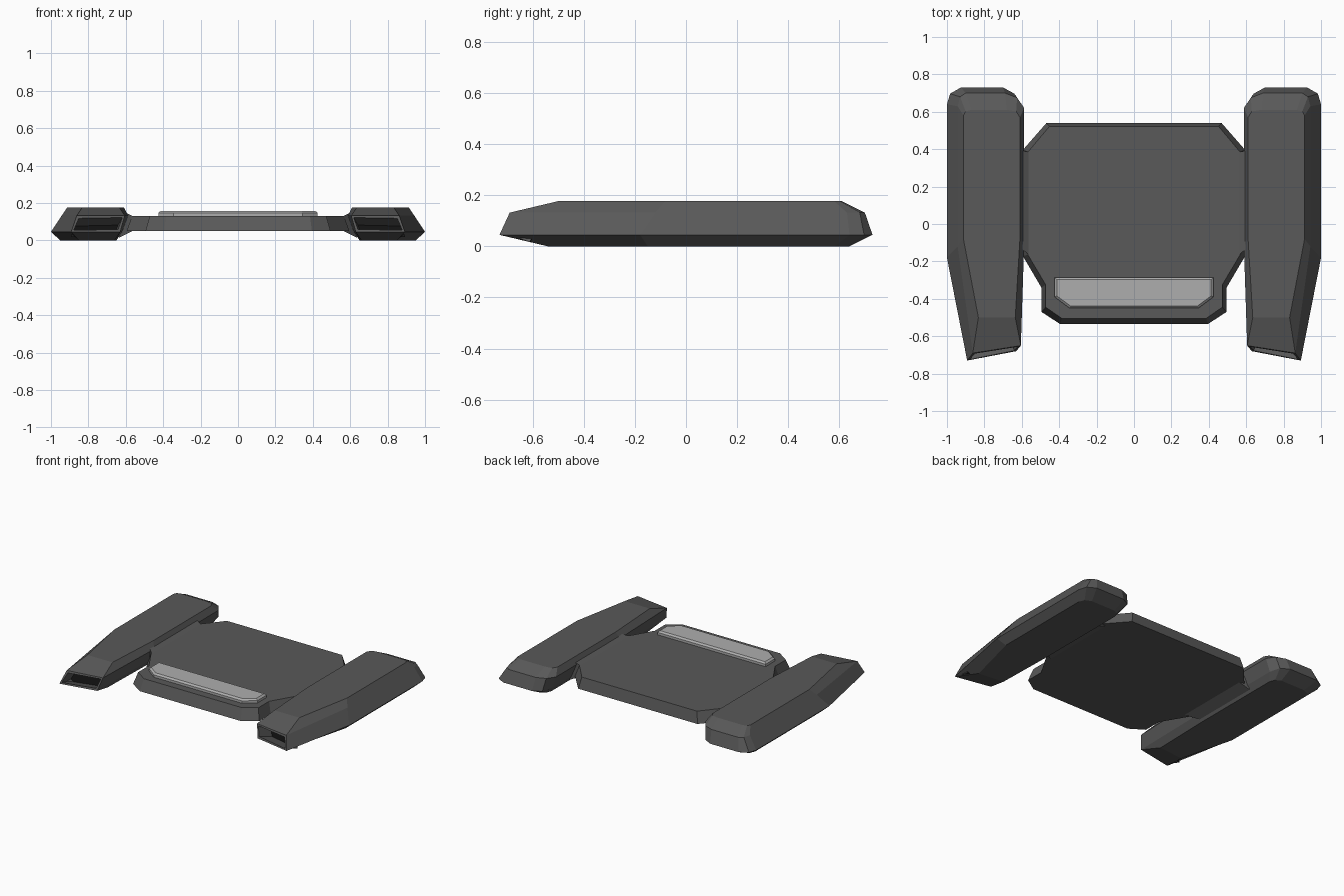
import bpy, bmesh

if "Cube" in bpy.data.objects:
    bpy.data.objects.remove(bpy.data.objects["Cube"])


def material(name, g):
    m = bpy.data.materials.new(name)
    m.diffuse_color = (g, g, g, 1)
    m.use_nodes = True
    m.node_tree.nodes["Principled BSDF"].inputs["Base Color"].default_value = m.diffuse_color
    return m


BODY = material("dark_grey", 0.10)
LIGHT = material("light_grey", 0.42)
BLACK = material("black", 0.006)


def loft(name, rings, mats, front_hole=False, mirror=False):
    """Stack closed rings of 3D points, cap both ends."""
    bm = bmesh.new()
    loops = [[bm.verts.new(p) for p in r] for r in rings]
    n = len(loops[0])
    walls = []
    for a, b in zip(loops, loops[1:]):
        walls.append([bm.faces.new((a[i], a[(i + 1) % n], b[(i + 1) % n], b[i]))
                      for i in range(n)])
    bm.faces.new(loops[0][::-1])
    bm.faces.new(loops[-1])
    bmesh.ops.recalc_face_normals(bm, faces=bm.faces[:])
    if front_hole:
        f = walls[1][-1]
        bmesh.ops.inset_individual(bm, faces=[f], thickness=0.018)
        bmesh.ops.inset_individual(bm, faces=[f], thickness=0.003, depth=-0.12)
        f.material_index = 1
    me = bpy.data.meshes.new(name)
    bm.to_mesh(me)
    bm.free()
    for m in mats:
        me.materials.append(m)
    ob = bpy.data.objects.new(name, me)
    bpy.context.collection.objects.link(ob)
    if mirror:
        mod = ob.modifiers.new("mirror", 'MIRROR')
        mod.use_mirror_merge = False
    return ob


def flat(pts, z):
    return [(x, y, z) for x, y in pts]


def both_sides(half, z):
    return flat(half + [(-x, y) for x, y in reversed(half)], z)


# Side pods: bottom, widest, shoulder and top outlines, hollow at the front
bottom = [(.85, -.54), (.95, -.15), (.95, .58), (.935, .62), (.89, .64),
          (.70, .64), (.665, .62), (.65, .58), (.65, -.10), (.66, -.52)]
wide = [(.892, -.73), (1.0, -.18), (1.0, .64), (.983, .697), (.925, .73),
        (.70, .73), (.64, .697), (.62, .62), (.62, -.10), (.63, -.68)]
shoulder = [(.862, -.69), (.943, -.12), (.943, .63), (.93, .68), (.90, .70),
            (.69, .70), (.625, .675), (.587, .62), (.587, -.10), (.605, -.65)]
top = [(.832, -.50), (.912, -.08), (.912, .58), (.90, .602), (.87, .61),
       (.68, .61), (.63, .602), (.61, .57), (.61, -.08), (.635, -.50)]
loft("side_pod", [flat(bottom, 0), flat(wide, .045), flat(shoulder, .132),
                  flat(top, .177)], [BODY, BLACK], front_hole=True, mirror=True)

# Central deck with sloped rim
deck_low = [(.395, -.535), (.495, -.47), (.495, -.34), (.595, -.17),
            (.595, .395), (.468, .54)]
deck_top = [(.385, -.505), (.472, -.445), (.472, -.325), (.567, -.165),
            (.567, .385), (.452, .522)]
loft("deck", [both_sides(deck_low, .05), both_sides(deck_top, .13)], [BODY])


# Flared joints between deck and pods
def section(x, y0, y1, z0, z1):
    return [(x, y0, z0), (x, y1, z0), (x, y1, z1), (x, y0, z1)]


loft("pod_joint", [section(.563, -.165, .385, .05, .13),
                   section(.635, -.10, .40, .015, .165)], [BODY], mirror=True)

# Light raised pad near the front
pad = [(.345, -.45), (.425, -.39), (.425, -.285)]
pad_top = [(.34, -.438), (.413, -.384), (.413, -.297)]
loft("front_pad", [both_sides(pad, .12), both_sides(pad, .147),
                   both_sides(pad_top, .158)], [LIGHT])
